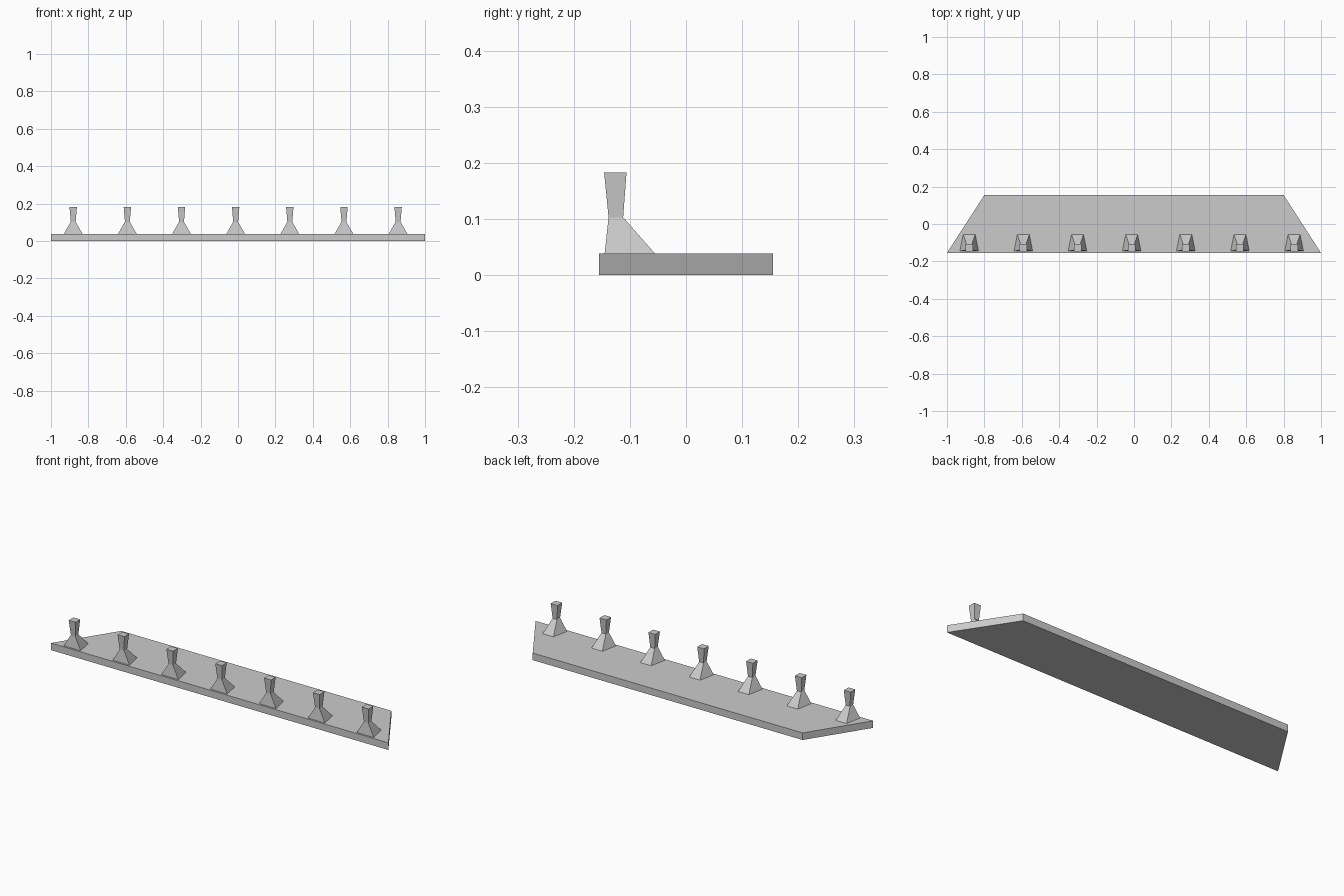
import bpy, bmesh

cube = bpy.data.objects.get("Cube")
if cube:
    bpy.data.objects.remove(cube)

grey = bpy.data.materials.new("plain grey")
grey.use_nodes = True
grey.diffuse_color = (0.6, 0.6, 0.6, 1)
grey.node_tree.nodes["Principled BSDF"].inputs["Base Color"].default_value = (0.6, 0.6, 0.6, 1)


def section(front, back, y0, y1, z):
    """Four-cornered ring: half widths at the front and back edges."""
    return [(-front, y0, z), (front, y0, z), (back, y1, z), (-back, y1, z)]


def loft(name, sections, x=0):
    """Closed solid through a stack of four-cornered rings."""
    bm = bmesh.new()
    rings = [[bm.verts.new(p) for p in s] for s in sections]
    for low, high in zip(rings, rings[1:]):
        for i in range(4):
            j = (i + 1) % 4
            bm.faces.new((low[i], low[j], high[j], high[i]))
    bm.faces.new(rings[0][::-1])
    bm.faces.new(rings[-1])
    bmesh.ops.recalc_face_normals(bm, faces=bm.faces)
    mesh = bpy.data.meshes.new(name)
    bm.to_mesh(mesh)
    bm.free()
    mesh.materials.append(grey)
    obj = bpy.data.objects.new(name, mesh)
    obj.location.x = x
    bpy.context.collection.objects.link(obj)
    return obj


# Tapered base slab
THICK = 0.038
loft("base_slab", [section(1, 0.8, -0.155, 0.155, z) for z in (0, THICK)])

# Row of pegs: flared foot, narrow waist, wider head
peg = [
    section(0.05, 0.032, -0.145, -0.055, THICK),
    section(0.013, 0.013, -0.138, -0.112, 0.103),
    section(0.02, 0.02, -0.146, -0.106, 0.183),
]
for n in range(7):
    loft(f"peg_{n + 1}", peg, -0.881 + n * 0.2895)
